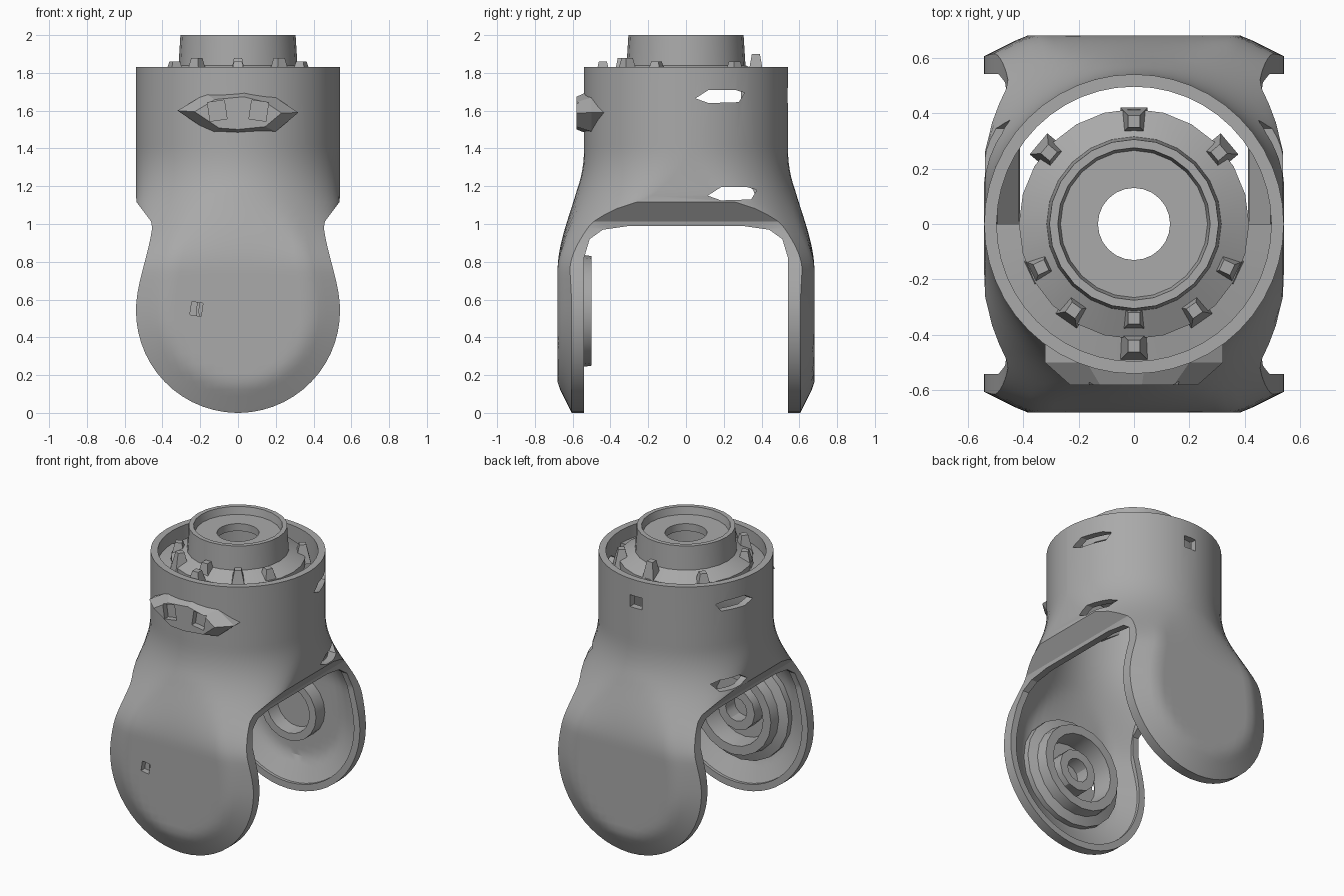
import bpy, bmesh, math
from mathutils import Matrix

if "Cube" in bpy.data.objects:
    bpy.data.objects.remove(bpy.data.objects["Cube"])

grey = bpy.data.materials.new("cast grey")
grey.use_nodes = True
grey.diffuse_color = (0.40, 0.40, 0.40, 1)
grey.node_tree.nodes["Principled BSDF"].inputs["Base Color"].default_value = grey.diffuse_color

R, MID = 0.54, 0.54     # body radius, height of the cheek centres


def make(name, bm, smooth=None):
    bmesh.ops.recalc_face_normals(bm, faces=bm.faces)
    mesh = bpy.data.meshes.new(name)
    bm.to_mesh(mesh)
    bm.free()
    mesh.materials.append(grey)
    ob = bpy.data.objects.new(name, mesh)
    bpy.context.collection.objects.link(ob)
    if smooth:
        shade(ob, smooth)
    return ob


def shade(ob, angle):
    bpy.ops.object.select_all(action='DESELECT')
    bpy.context.view_layer.objects.active = ob
    ob.select_set(True)
    bpy.ops.object.shade_smooth_by_angle(angle=math.radians(angle))


def loft(name, rings):
    bm = bmesh.new()
    rows = [[bm.verts.new(p) for p in ring] for ring in rings]
    n = len(rows[0])
    for a, b in zip(rows, rows[1:]):
        for i in range(n):
            j = (i + 1) % n
            bm.faces.new((a[i], a[j], b[j], b[i]))
    bm.faces.new(rows[0])
    bm.faces.new(rows[-1])
    return make(name, bm)


def cut(ob, cutter):
    cutter.hide_render = True
    mod = ob.modifiers.new("cut", 'BOOLEAN')
    mod.operation, mod.solver, mod.object = 'DIFFERENCE', 'EXACT', cutter
    bpy.context.view_layer.objects.active = ob
    bpy.ops.object.modifier_apply(modifier=mod.name)
    bpy.data.objects.remove(cutter)


def lathe(name, profile, matrix=Matrix(), sides=24, closed=True):
    """Revolve a closed (radius, height) outline around z, then place it."""
    bm = bmesh.new()
    rows = []
    for k in range(sides):
        a = 2 * math.pi * k / sides
        rows.append([bm.verts.new((r * math.cos(a), r * math.sin(a), h)) for r, h in profile])
    n = len(profile)
    for k in range(sides):
        a, b = rows[k], rows[(k + 1) % sides]
        for i in range(n):
            j = (i + 1) % n
            bm.faces.new((a[i], a[j], b[j], b[i]))
    bm.transform(matrix)
    return make(name, bm, 30)


def box(name, center, size, turn=0):
    bm = bmesh.new()
    bmesh.ops.create_cube(bm, size=1)
    bm.transform(Matrix.Translation(center) @ Matrix.Rotation(turn, 4, 'Y')
                 @ Matrix.Diagonal((*size, 1)))
    return make(name, bm)


def smoothstep(a, b, v):
    t = min(1, max(0, (v - a) / (b - a)))
    return t * t * (3 - 2 * t)


def half_width(z, off):
    r = R - off
    if z < MID:
        return math.sqrt(max(0, r * r - (z - MID) ** 2))
    if z < 1.0:
        return r - 0.09 * smoothstep(MID, 1.05, z)
    return r - 0.09 * max(0, min(1, (1.12 - z) / 0.12))


def depth(x, z, off):
    """Flat round cheek with a sloped border, blending up into a cylinder."""
    up = z - MID
    r = math.hypot(x, up if up < 0 else up * 0.6)
    cheek = 0.68 - off - 0.5 * max(0, r - 0.39 + off)
    round_part = math.sqrt(max(0, (R - off) ** 2 - x * x))
    s = smoothstep(0.75, 1.4, z)
    return max(0.004, (1 - s) * cheek + s * round_part)


def body_solid(name, off, top):
    low = [MID - (R - off) * math.cos(math.pi / 2 * (k + 0.15) / 14) for k in range(14)]
    high = [MID + (1.42 - MID) * k / 26 for k in range(27)]
    rings = []
    for z in low + high + [top]:
        w = half_width(z, off)
        xs = [-w * math.cos(math.pi * k / 24) for k in range(25)]
        rings.append([(x, -depth(x, z, off), z) for x in xs]
                     + [(x, depth(x, z, off), z) for x in reversed(xs)])
    return loft(name, rings)


# Forked body: hollow shell with an arched slot between the cheeks
body = body_solid("forked_body", 0, 1.83)
cut(body, body_solid("cavity", 0.045, 1.95))
arch = [(0.54, -0.1), (0.54, 0.82), (0.51, 0.92), (0.44, 0.97), (0.3, 0.99)]
arch += [(-y, z) for y, z in reversed(arch)]
cut(body, loft("slot", [[(x, y, z) for y, z in arch] for x in (-0.8, 0.8)]))

# Side slots, back hole and a small hole in the front cheek
for side in (-1, 1):
    for y, z in ((0.18, 1.675), (0.245, 1.16)):
        lens = [(-0.13, -0.01), (-0.06, 0.035), (0.08, 0.035),
                (0.13, 0.02), (0.1, -0.03), (-0.06, -0.035)]
        cut(body, loft("side_slot", [[(side * x, y + a, z + b) for a, b in lens]
                                     for x in (0.4, 0.7)]))
cut(body, box("back_hole", (0, 0.52, 1.68), (0.09, 0.2, 0.08)))
cut(body, box("cheek_hole", (-0.22, -0.68, 0.55), (0.06, 0.2, 0.07), 0.15))
shade(body, 25)

# Front boss with two square recesses
outline = [(-0.32, 1.6), (-0.17, 1.69), (0.04, 1.71), (0.2, 1.67),
           (0.32, 1.59), (0.2, 1.49), (0, 1.47), (-0.14, 1.48)]
boss = loft("front_boss", [[(x * s, y, 1.58 + (z - 1.58) * s) for x, z in outline]
                           for y, s in ((-0.43, 1), (-0.5, 1), (-0.58, 0.72))])
for x in (-0.11, 0.11):
    cut(boss, box("recess", (x, -0.58, 1.6), (0.09, 0.08, 0.1), 0.15 * x / 0.11))

# Neck with a shallow cup and a through hole, on a sloped collar
lathe("neck", [(0.13, 1.9), (0.13, 1.95), (0.265, 1.95), (0.275, 2.0),
               (0.305, 2.0), (0.315, 1.84), (0.415, 1.79), (0.415, 1.73), (0.26, 1.73), (0.26, 1.9)])

# Half deck closing the front of the body around the neck
bm = bmesh.new()
rows = []
for k in range(17):
    a = math.pi + math.pi * k / 16
    rows.append([bm.verts.new((r * math.cos(a), r * math.sin(a), z))
                 for r, z in ((0.3, 1.73), (0.51, 1.70), (0.51, 1.74), (0.3, 1.78))])
for a, b in zip(rows, rows[1:]):
    for i in range(4):
        j = (i + 1) % 4
        bm.faces.new((a[i], a[j], b[j], b[i]))
bm.faces.new(rows[0])
bm.faces.new(rows[-1])
make("front_deck", bm, 30)

# Clips around the collar
for k, (angle, dist, height) in enumerate(((90, 0.37, 1.9), (40, 0.4, 1.86), (140, 0.4, 1.86),
                                           (205, 0.37, 1.86), (235, 0.38, 1.88), (270, 0.44, 1.86),
                                           (270, 0.34, 1.88), (305, 0.38, 1.88), (335, 0.37, 1.86))):
    a = math.radians(angle)
    bm = bmesh.new()
    bmesh.ops.create_cone(bm, cap_ends=True, segments=4, radius1=0.07, radius2=0.03,
                          depth=height - 1.74)
    bm.transform(Matrix.Translation((dist * math.cos(a), dist * math.sin(a), (height + 1.74) / 2))
                 @ Matrix.Rotation(a + math.pi / 4, 4, 'Z'))
    make(f"collar_clip_{k + 1}", bm)

# Bearing rings inside the cheeks, heights measured inward from the cheek
front = Matrix.Translation((0, -0.64, MID)) @ Matrix.Rotation(-math.pi / 2, 4, 'X')
back = Matrix.Translation((0, 0.64, MID)) @ Matrix.Rotation(math.pi / 2, 4, 'X')
lathe("front_bearing", [(0.36, 0), (0.36, 0.05), (0.3, 0.07), (0.29, 0.14),
                        (0.23, 0.14), (0.22, 0.05), (0.22, 0)], front, 20)
lathe("front_hub", [(0.14, 0), (0.14, 0.1), (0.08, 0.1), (0.08, 0)], front, 12)
lathe("back_bearing", [(0.21, 0), (0.21, 0.1), (0.16, 0.1), (0.15, 0)], back, 20)
